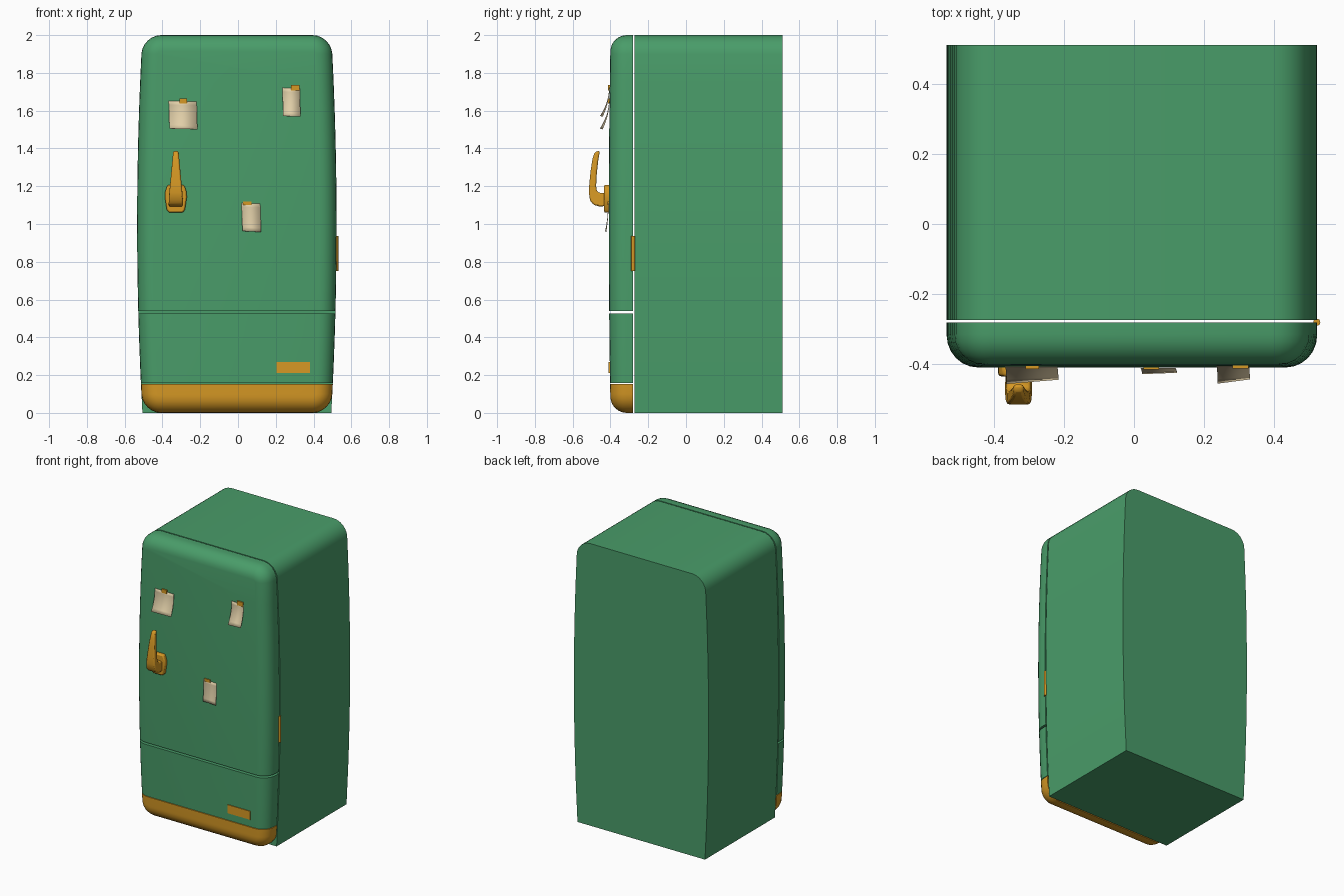
import bpy, bmesh, math
from mathutils import Matrix

if "Cube" in bpy.data.objects:
    bpy.data.objects.remove(bpy.data.objects["Cube"])

CX = -0.006  # body centre; the hinge sticks out on the right


def material(name, rgb):
    m = bpy.data.materials.new(name)
    m.diffuse_color = (*rgb, 1)
    m.use_nodes = True
    m.node_tree.nodes["Principled BSDF"].inputs["Base Color"].default_value = m.diffuse_color
    return m


GREEN = material("enamel green", (0.067, 0.335, 0.142))
GOLD = material("warm gold", (0.67, 0.315, 0.018))
PAPER = material("paper tan", (0.75, 0.62, 0.39))


def finish(name, bm, mat, bevel=0, smooth=True):
    bmesh.ops.recalc_face_normals(bm, faces=bm.faces)
    me = bpy.data.meshes.new(name)
    bm.to_mesh(me)
    bm.free()
    ob = bpy.data.objects.new(name, me)
    bpy.context.collection.objects.link(ob)
    me.materials.append(mat)
    if bevel:
        mod = ob.modifiers.new("bevel", 'BEVEL')
        mod.width, mod.segments, mod.limit_method = bevel, 2, 'ANGLE'
    if smooth:
        bpy.ops.object.select_all(action='DESELECT')
        ob.select_set(True)
        bpy.context.view_layer.objects.active = ob
        bpy.ops.object.shade_smooth_by_angle(angle=math.radians(35))
    return ob


def outline(rt, rb, d, n=6):
    """Rounded rectangle 1 wide and 2 tall, inset by d, as (x, z) points."""
    pts = []
    for k, (sx, sz) in enumerate(((1, 1), (-1, 1), (-1, -1), (1, -1))):
        r = rt if sz > 0 else rb
        steps = n if r > 0 else 0
        for i in range(steps + 1):
            a = math.pi / 2 * (k + i / n)
            rr = r - d if r > 0 else 0
            pts.append((sx * (0.5 - r) + rr * math.cos(a),
                        1 + sz * (1 - r) + rr * math.sin(a)))
    return pts


def shell(name, mat, rings, rt, rb, z0=None, z1=None):
    """Loft outlines along y, keep z0..z1, then swell the sides and front."""
    bm = bmesh.new()
    loops = [[bm.verts.new((x, y, z)) for x, z in outline(rt, rb, d)] for y, d in rings]
    for a, b in zip(loops, loops[1:]):
        for i in range(len(a)):
            j = (i + 1) % len(a)
            bm.faces.new((a[i], a[j], b[j], b[i]))
    bm.faces.new(loops[0])
    bm.faces.new(loops[-1])

    def cut(z, **kw):
        bmesh.ops.bisect_plane(bm, geom=bm.verts[:] + bm.edges[:] + bm.faces[:],
                               plane_co=(0, 0, z), plane_no=(0, 0, 1), **kw)
    for i in range(1, 12):
        cut(0.1 + i * 0.15)
    if z0 is not None:
        cut(z0, clear_inner=True)
    if z1 is not None:
        cut(z1, clear_outer=True)
    bmesh.ops.holes_fill(bm, edges=bm.edges, sides=0)
    for v in bm.verts:
        s = 1 - (v.co.z - 1) ** 2
        v.co.x = CX + v.co.x * (1 + 0.056 * s)
        if v.co.y < -0.28:
            v.co.y -= 0.01 * s * (-0.28 - v.co.y) / 0.12
    return finish(name, bm, mat)


# Cabinet, door, lower panel and kick trim
shell("cabinet", GREEN, [(0.51, 0), (-0.273, 0)], 0.1, 0)
R = 0.085
front = [(-0.281, 0)] + [(-0.314 - R * math.sin(a), R * (1 - math.cos(a)))
                         for a in (math.pi / 2 * i / 6 for i in range(7))]
shell("main_door", GREEN, front, 0.1, 0.1, z0=0.539)
shell("lower_panel", GREEN, front, 0.1, 0.1, z0=0.158, z1=0.525)
shell("kick_trim", GOLD, front, 0.1, 0.1, z1=0.154)


def prism(pts, a, b, place):
    """Extrude 2D points from a to b; place maps (u, v, t) to 3D."""
    bm = bmesh.new()
    lo = [bm.verts.new(place(u, v, a)) for u, v in pts]
    hi = [bm.verts.new(place(u, v, b)) for u, v in pts]
    bm.faces.new(lo)
    bm.faces.new(hi)
    for i in range(len(pts)):
        j = (i + 1) % len(pts)
        bm.faces.new((lo[i], lo[j], hi[j], hi[i]))
    return bm


# Handle mounting plate
HX = -0.329
half = [(0.036, 1.06), (0.048, 1.075), (0.058, 1.14), (0.057, 1.17), (0.044, 1.207)]
plate = half + [(-x, z) for x, z in reversed(half)]
finish("handle_plate", prism(plate, -0.40, -0.434, lambda u, v, t: (HX + u, t, v)),
       GOLD, bevel=0.008)

# Handle lever: side profile, narrowing towards the top
lever = [(-0.42, 1.095), (-0.46, 1.093), (-0.49, 1.102), (-0.508, 1.125), (-0.514, 1.165),
         (-0.512, 1.21), (-0.505, 1.28), (-0.495, 1.345), (-0.486, 1.373), (-0.474, 1.386),
         (-0.456, 1.386), (-0.464, 1.34), (-0.472, 1.27), (-0.476, 1.20), (-0.472, 1.175),
         (-0.46, 1.165), (-0.42, 1.163)]
finish("handle_lever",
       prism(lever, -1, 1, lambda y, z, t: (
           HX + t * (0.038 - 0.024 * max(0, (z - 1.13) / 0.256)), y, z)),
       GOLD, bevel=0.009)


def box(name, mat, x0, x1, y0, y1, z0, z1):
    bm = bmesh.new()
    bmesh.ops.create_cube(bm, size=1)
    for v in bm.verts:
        v.co = ((x0 + x1) / 2 + v.co.x * (x1 - x0), (y0 + y1) / 2 + v.co.y * (y1 - y0),
                (z0 + z1) / 2 + v.co.z * (z1 - z0))
    return finish(name, bm, mat, smooth=False)


# Name-plate blank on the lower panel
box("badge_plate", GOLD, 0.205, 0.382, -0.409, -0.395, 0.21, 0.27)

# Hinge pin on the right edge
bm = bmesh.new()
bmesh.ops.create_cone(bm, cap_ends=True, segments=16, radius1=0.01, radius2=0.01, depth=0.185,
                      matrix=Matrix.Translation((0.521, -0.28, 0.843)))
finish("hinge_pin", bm, GOLD)


def note(i, x0, x1, z0, z1, curl, roll, y):
    """Curling sheet of paper hung from its top edge."""
    bm = bmesh.new()
    n = 7
    cols = []
    for u in (0, 1):
        col = []
        for k in range(n + 1):
            t = k / n
            x = x0 + u * (x1 - x0)
            z = z1 - t * (z1 - z0) + roll * (u - 0.5)
            col.append(bm.verts.new((x + roll * (0.5 - t), y - curl * t * t * (1 - 0.25 * u), z)))
        cols.append(col)
    for k in range(n):
        bm.faces.new((cols[0][k], cols[0][k + 1], cols[1][k + 1], cols[1][k]))
    ob = finish(f"note_{i}", bm, PAPER)
    mod = ob.modifiers.new("thickness", 'SOLIDIFY')
    mod.thickness, mod.offset = 0.002, 0


# Paper notes with their magnets
note(1, -0.365, -0.217, 1.503, 1.65, 0.048, -0.004, -0.407)
box("magnet_1", GOLD, -0.309, -0.271, -0.413, -0.402, 1.637, 1.664)
note(2, 0.237, 0.329, 1.57, 1.72, 0.048, -0.003, -0.406)
box("magnet_2", GOLD, 0.28, 0.326, -0.412, -0.40, 1.706, 1.736)
note(3, 0.021, 0.12, 0.96, 1.11, 0.016, -0.005, -0.411)
box("magnet_3", GOLD, 0.027, 0.071, -0.415, -0.405, 1.10, 1.12)
